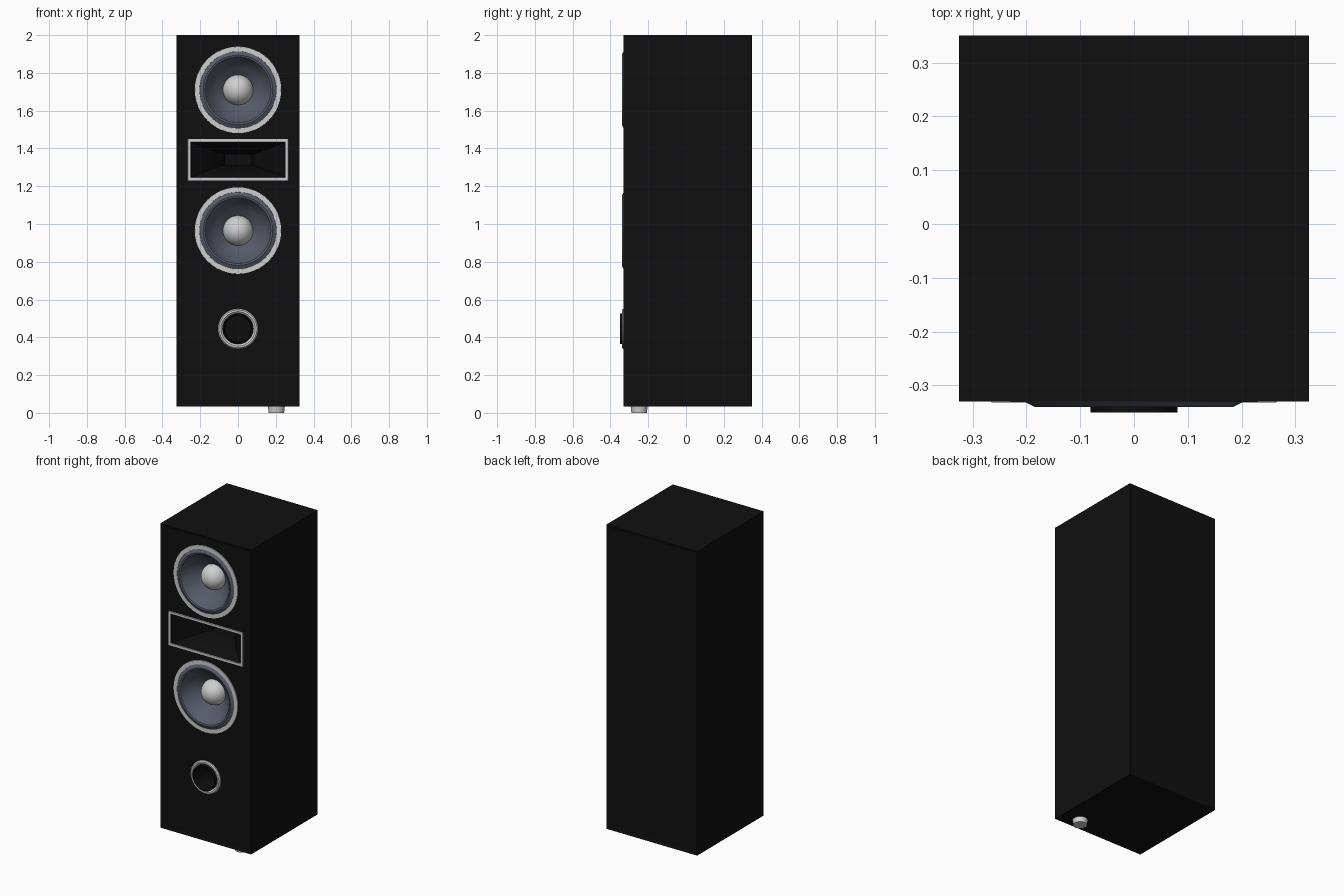
import bpy, bmesh, math

if "Cube" in bpy.data.objects:
    bpy.data.objects.remove(bpy.data.objects["Cube"])

def material(name, rgb):
    m = bpy.data.materials.new(name)
    m.diffuse_color = (*rgb, 1)
    m.use_nodes = True
    m.node_tree.nodes["Principled BSDF"].inputs["Base Color"].default_value = m.diffuse_color
    return m

BLACK = material("cabinet black", (0.005, 0.005, 0.005))
DARK = material("recess black", (0.004, 0.004, 0.004))
SILVER = material("light silver", (0.62, 0.62, 0.62))
SLATE = material("cone slate", (0.095, 0.105, 0.14))

def loft(name, rings, mat, angle=35):
    """Join rings of points, listed from the outside in, facing -y."""
    bm = bmesh.new()
    loops = [[bm.verts.new(p) for p in ring] for ring in rings]
    n = len(loops[0])
    for a, b in zip(loops, loops[1:]):
        for i in range(n):
            j = (i + 1) % n
            bm.faces.new((a[i], a[j], b[j], b[i]))
    bmesh.ops.remove_doubles(bm, verts=bm.verts, dist=1e-5)
    return finish(name, bm, mat, angle)

def finish(name, bm, mat, angle=None):
    me = bpy.data.meshes.new(name)
    bm.to_mesh(me)
    bm.free()
    me.materials.append(mat)
    ob = bpy.data.objects.new(name, me)
    bpy.context.collection.objects.link(ob)
    if angle:
        bpy.ops.object.select_all(action='DESELECT')
        ob.select_set(True)
        bpy.context.view_layer.objects.active = ob
        bpy.ops.object.shade_smooth_by_angle(angle=math.radians(angle))
    return ob

def lathe(name, profile, z, mat, n=48):
    """Spin (radius, y) pairs around a y-directed axis at height z."""
    rings = [[(r * math.cos(t), y, z + r * math.sin(t))
              for t in (2 * math.pi * i / n for i in range(n))] for r, y in profile]
    return loft(name, rings, mat)

def rect_loft(name, sections, z, mat):
    """Loft (half width, half height, y) rectangles."""
    rings = [[(sx * w, y, z + sz * h) for sx, sz in ((-1, -1), (1, -1), (1, 1), (-1, 1))]
             for w, h, y in sections]
    return loft(name, rings, mat, 20)

WOOFERS = {"upper": 1.71, "lower": 0.965}
HORN_Z, PORT_Z = 1.34, 0.445

# Cabinet with shallow recessed front and back panels
bm = bmesh.new()
bmesh.ops.create_cube(bm, size=1)
for v in bm.verts:
    v.co.x *= 0.65
    v.co.y = v.co.y * 0.68 + 0.01
    v.co.z = v.co.z * 1.967 + 1.0165
bm.normal_update()
for f in [f for f in bm.faces if abs(f.normal.y) > 0.9]:
    bmesh.ops.inset_region(bm, faces=[f], thickness=0.025, depth=-0.004)
cabinet = finish("cabinet", bm, BLACK)

# Openings in the front
def plug(r):
    return [(0, 0), (r, 0), (r, -0.4), (0, -0.4)]

cutters = [lathe("cutter", plug(0.215), z, BLACK) for z in WOOFERS.values()]
cutters.append(lathe("cutter", plug(0.09), PORT_Z, BLACK))
cutters.append(rect_loft("cutter", [(0, 0, 0), (0.256, 0.099, 0), (0.256, 0.099, -0.4),
                                    (0, 0, -0.4)], HORN_Z, BLACK))
bpy.context.view_layer.objects.active = cabinet
for c in cutters:
    mod = cabinet.modifiers.new("opening", 'BOOLEAN')
    mod.operation, mod.solver, mod.object = 'DIFFERENCE', 'EXACT', c
    bpy.ops.object.modifier_apply(modifier=mod.name)
for c in cutters:
    bpy.data.objects.remove(c)

# Woofers: trim ring, surround with cone, dust cap
for label, z in WOOFERS.items():
    lathe(label + "_woofer_ring", [(0.23, -0.324), (0.229, -0.331), (0.204, -0.331),
                                   (0.2, -0.32)], z, SILVER)
    lathe(label + "_woofer_cone", [(0.206, -0.328), (0.2, -0.332), (0.184, -0.34),
                                   (0.174, -0.337), (0.165, -0.325), (0.163, -0.318),
                                   (0.12, -0.275), (0.07, -0.235)], z, SLATE)
    cap = [(0.08 * math.cos(t), -0.24 - 0.08 * math.sin(t))
           for t in (math.pi / 2 * i / 10 for i in range(11))]
    lathe(label + "_woofer_dust_cap", cap, z, SILVER, 32)

# Horn tweeter: frame and flared throat
rect_loft("horn_frame", [(0.267, 0.111, -0.324), (0.265, 0.109, -0.332),
                         (0.251, 0.095, -0.332), (0.249, 0.093, -0.322)], HORN_Z, SILVER)
rect_loft("horn_throat", [(0.25, 0.094, -0.328), (0.17, 0.06, -0.26),
                          (0.08, 0.03, -0.15), (0.07, 0.028, -0.08),
                          (0, 0, -0.08)], HORN_Z, DARK)

# Bass port: trim ring and tube
lathe("port_ring", [(0.107, -0.324), (0.106, -0.333), (0.1, -0.339), (0.091, -0.339),
                    (0.084, -0.334), (0.08, -0.326)], PORT_Z, SILVER)
lathe("port_tube", [(0.081, -0.32), (0.081, -0.35), (0.074, -0.35), (0.068, -0.33),
                    (0.068, -0.1), (0, -0.1)], PORT_Z, DARK)

# Single visible foot
bm = bmesh.new()
bmesh.ops.create_cone(bm, cap_ends=True, segments=32, radius1=0.041, radius2=0.045, depth=0.036)
bmesh.ops.translate(bm, verts=bm.verts, vec=(0.203, -0.248, 0.018))
finish("foot", bm, SILVER, 35)
